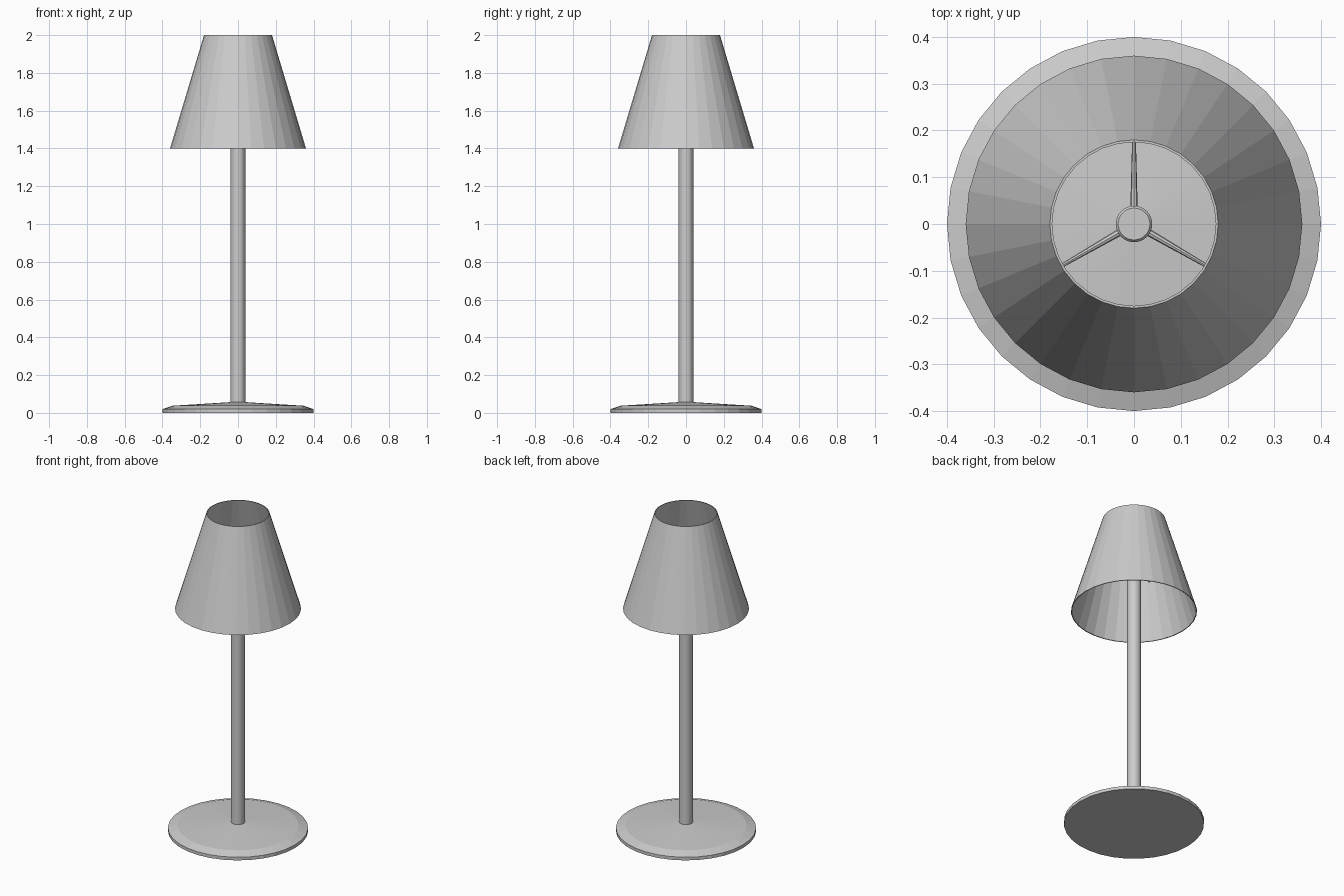
import bpy, bmesh, math
from mathutils import Matrix, Vector

if "Cube" in bpy.data.objects:
    bpy.data.objects.remove(bpy.data.objects["Cube"])

SIDES = 32


def finish(bm, name):
    bmesh.ops.recalc_face_normals(bm, faces=bm.faces)
    mesh = bpy.data.meshes.new(name)
    bm.to_mesh(mesh)
    bm.free()
    obj = bpy.data.objects.new(name, mesh)
    bpy.context.collection.objects.link(obj)
    return obj


def lathe(name, profile, closed=False):
    """Spin a list of (radius, z) points round the z axis."""
    bm = bmesh.new()
    verts = [bm.verts.new((r, 0, z)) for r, z in profile]
    pairs = list(zip(verts, verts[1:]))
    if closed:
        pairs.append((verts[-1], verts[0]))
    edges = [bm.edges.new(p) for p in pairs]
    bmesh.ops.spin(bm, geom=verts + edges, axis=(0, 0, 1), cent=(0, 0, 0),
                   angle=math.tau, steps=SIDES, use_merge=True)
    bmesh.ops.remove_doubles(bm, verts=bm.verts, dist=1e-5)
    return finish(bm, name)


# Weighted base: low disc with a chamfered rim and a gently raised middle
lathe("base", [(0, 0), (0.40, 0), (0.40, 0.02), (0.345, 0.038),
               (0.04, 0.057), (0, 0.057)])

# Stem, with a small bevel at its top end
STEM_TOP = 1.76
lathe("stem", [(0, 0.03), (0.039, 0.03), (0.039, STEM_TOP - 0.006),
               (0.034, STEM_TOP), (0, STEM_TOP)])

# Thin open conical shade
lathe("shade", [(0.36, 1.40), (0.18, 2.00), (0.175, 2.00), (0.355, 1.40)],
      closed=True)

# Three tapered spokes holding the shade to the stem
SPOKE_Z = 1.73
INNER, OUTER = 0.03, 0.258
for i in range(3):
    bm = bmesh.new()
    turn = Matrix.Rotation(math.radians(90 + 120 * i), 4, 'Z')
    move = Matrix.Translation(((INNER + OUTER) / 2, 0, SPOKE_Z))
    bmesh.ops.create_cone(bm, cap_ends=True, segments=8, radius1=0.008,
                          radius2=0.002, depth=OUTER - INNER,
                          matrix=turn @ move @ Matrix.Rotation(math.pi / 2, 4, 'Y'))
    finish(bm, f"shade_spoke_{i + 1}")
